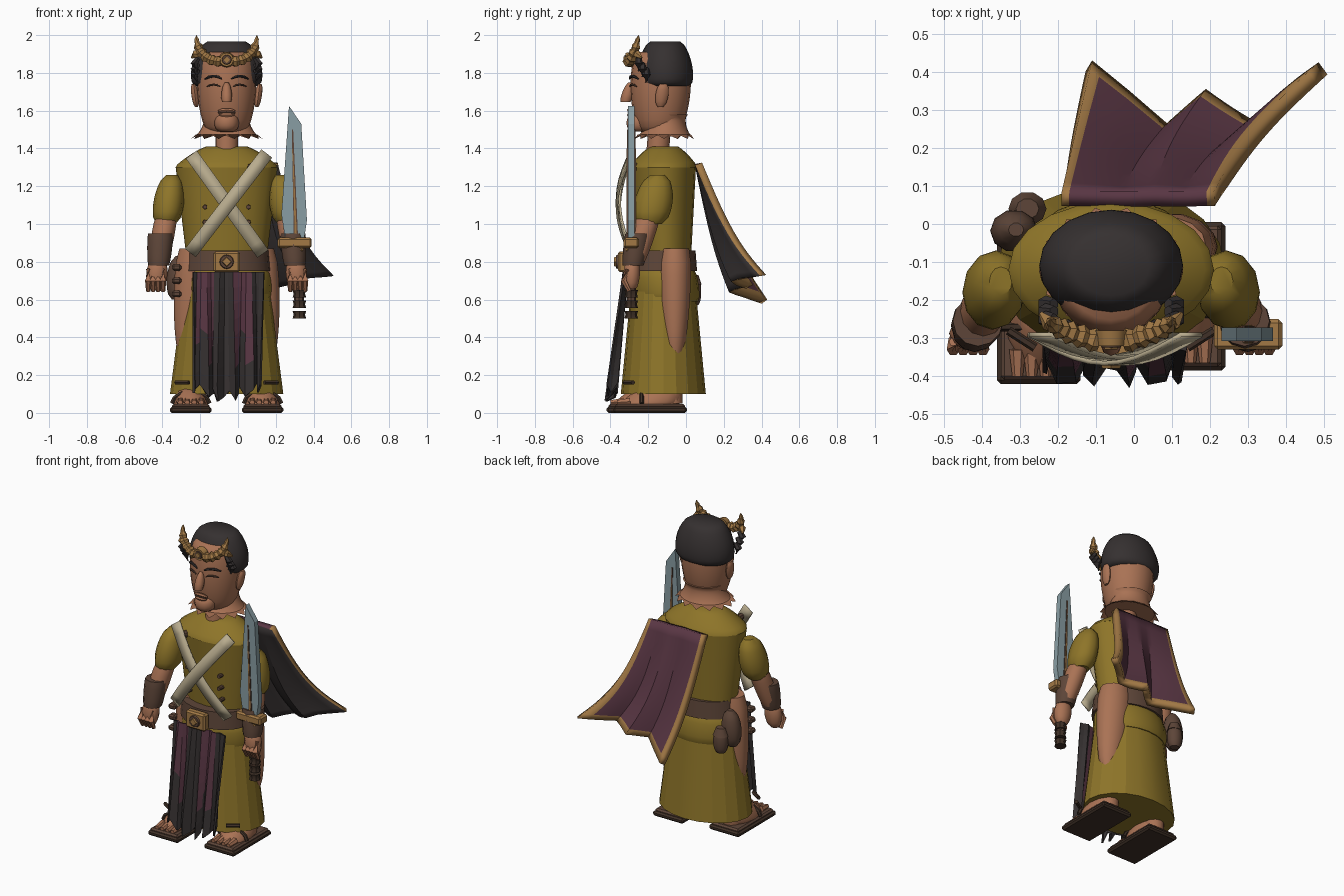
import bpy, bmesh, math
from mathutils import Vector
from math import sin, cos, pi, sqrt

if "Cube" in bpy.data.objects:
    bpy.data.objects.remove(bpy.data.objects["Cube"])

MIDDLE = -.06  # x of the body's mirror plane


def material(name, red, green, blue):
    made = bpy.data.materials.new(name)
    made.use_nodes = True
    made.diffuse_color = (red, green, blue, 1)
    made.node_tree.nodes["Principled BSDF"].inputs["Base Color"].default_value = (red, green, blue, 1)
    return made


OLIVE = material("olive cloth", .27, .177, .022)
SKIN = material("tan skin", .4, .17, .09)
BLACK = material("black cloth", .036, .03, .03)
PURPLE = material("plum cloth", .1, .037, .057)
BROWN = material("brown leather", .11, .06, .04)
DARK = material("dark leather", .05, .03, .02)
GOLD = material("dull gold", .36, .19, .06)
BEIGE = material("pale strap", .48, .41, .27)
STEEL = material("blue steel", .25, .34, .37)


def finish(name, mesh, materials, smooth, closed=True):
    if closed:
        bmesh.ops.recalc_face_normals(mesh, faces=mesh.faces)
    data = bpy.data.meshes.new(name)
    mesh.to_mesh(data)
    mesh.free()
    for each in materials:
        data.materials.append(each)
    part = bpy.data.objects.new(name, data)
    bpy.context.collection.objects.link(part)
    if smooth:
        bpy.ops.object.select_all(action="DESELECT")
        part.select_set(True)
        bpy.context.view_layer.objects.active = part
        bpy.ops.object.shade_smooth_by_angle(angle=math.radians(smooth))
    return part


def join_rings(name, rings, mat, smooth):
    mesh = bmesh.new()
    loops = [[mesh.verts.new(point) for point in ring] for ring in rings]
    for low, high in zip(loops, loops[1:]):
        for i in range(len(low)):
            mesh.faces.new((low[i - 1], low[i], high[i], high[i - 1]))
    mesh.faces.new(loops[0])
    mesh.faces.new(loops[-1])
    return finish(name, mesh, [mat], smooth)


def barrel(name, mat, bottom, top, low, high, bulge=0, depth=1, sides=16, steps=8, smooth=45, jag=0):
    """Stack of level ellipses: radius runs from low to high plus a round bulge; depth scales y."""
    rings = []
    for k in range(steps + 1):
        t = k / steps
        center = Vector(bottom).lerp(Vector(top), t)
        radius = low + (high - low) * t + bulge * sqrt(abs(sin(pi * t)))
        ring = []
        for i in range(sides):
            angle = 2 * pi * i / sides
            tooth = jag * (i % 2) if k == 0 else 0
            wide = radius - tooth
            ring.append(center + Vector((wide * cos(angle), wide * depth * sin(angle), tooth)))
        rings.append(ring)
    return join_rings(name, rings, mat, smooth)


def tube(name, mat, points, radii, sides=8, smooth=40):
    points = [Vector(point) for point in points]
    rings = []
    for k, point in enumerate(points):
        along = points[min(k + 1, len(points) - 1)] - points[max(k - 1, 0)]
        turn = along.to_track_quat("Z", "Y")
        rings.append([point + turn @ Vector((cos(2 * pi * i / sides), sin(2 * pi * i / sides), 0)) * radii[k]
                      for i in range(sides)])
    return join_rings(name, rings, mat, smooth)


def disc(name, mat, x, y, z, radius, thick, sides=12):
    return tube(name, mat, [(x, y, z), (x, y - thick, z)], [radius, radius * .85], sides)


def box(name, mat, center, size):
    mesh = bmesh.new()
    bmesh.ops.create_cube(mesh, size=1)
    for vert in mesh.verts:
        vert.co = Vector(center) + vert.co * Vector(size)
    bevel = finish(name, mesh, [mat], 0).modifiers.new("bevel", "BEVEL")
    bevel.width, bevel.segments = .01, 1


def plate(name, mat, outline, y, thick):
    return join_rings(name, [[(x, y + side * thick / 2, z) for x, z in outline] for side in (-1, 1)], mat, 0)


def sheet(name, shape, columns, rows, materials, rule, thick, back=0, smooth=25):
    mesh = bmesh.new()
    grid = [[mesh.verts.new(shape(i / columns, j / rows)) for j in range(rows + 1)] for i in range(columns + 1)]
    for i in range(columns):
        for j in range(rows):
            face = mesh.faces.new((grid[i][j], grid[i + 1][j], grid[i + 1][j + 1], grid[i][j + 1]))
            face.material_index = rule(i, j)
    solid = finish(name, mesh, materials, smooth, False).modifiers.new("thickness", "SOLIDIFY")
    solid.thickness, solid.offset, solid.material_offset = thick, -1, back


def center(y, z):
    return Vector((MIDDLE, y, z))


# Torso, waist and skirt
barrel("tunic", OLIVE, center(-.11, .84), center(-.12, 1.3), .215, .27, depth=.64, sides=20)
barrel("shoulders", OLIVE, center(-.12, 1.3), center(-.115, 1.41), .27, .11, .02, .66, sides=20, smooth=60)
barrel("belt", BROWN, center(-.13, .75), center(-.13, .86), .23, .22, depth=.82, sides=24)
barrel("hip_wrap", OLIVE, center(-.105, .59), center(-.12, .76), .225, .215, .02, .75, sides=20)
barrel("skirt", OLIVE, center(-.12, .1), center(-.12, .76), .3, .215, depth=.75, sides=20, steps=2, smooth=15)
box("buckle", GOLD, center(-.335, .8), (.14, .05, .11))
disc("buckle_disc", BROWN, MIDDLE, -.355, .8, .04, .015)
disc("buckle_stud", GOLD, MIDDLE, -.37, .8, .027, .01, 4)


def face_point(out, z):
    """Point on the front of the face, a signed distance from the middle."""
    return (MIDDLE + out, -.135 - 1.02 * sqrt(.163 ** 2 - out ** 2), z)


def face_line(name, mat, middle, z, half, rise, thick):
    tube(name, mat, [face_point(middle + half * t, z + rise * (1 - t * t)) for t in (-1, -.5, 0, .5, 1)],
         [thick * k for k in (.5, 1, 1, 1, .5)], 6)


# The right thigh shows toward the front; the left foot stands a little further back
for sign, side, thigh, step in ((-1, "right_", -.14, 0), (1, "left_", -.06, .035)):
    def at(out, y, z):
        return Vector((MIDDLE + sign * out, y, z))

    # Arm and hand
    barrel(side + "sleeve", OLIVE, at(.32, -.19, 1), at(.29, -.15, 1.26), .05, .03, .04, 1.25, 12)
    barrel(side + "forearm", SKIN, at(.365, -.28, .78), at(.32, -.2, 1.04), .045, .055, .01, 1.1, 12)
    barrel(side + "bracer", BROWN, at(.36, -.28, .78), at(.35, -.255, .95), .055, .066, .005, 1, 12)
    barrel(side + "palm", SKIN, at(.375, -.29, .65), at(.365, -.285, .8), .025, .035, .026, .8, 10)
    for k in range(4):
        out = .337 + .026 * k
        tube(side + "finger_%d" % (k + 1), SKIN, [at(out, -.31, .76), at(out, -.33, .7), at(out, -.3, .645)],
             [.012, .017, .012], 6)

    # Leg and sandal
    barrel(side + "thigh", SKIN, at(.2, thigh, .3), at(.15, thigh, .87), .05, .1, .03, .78, 14)
    barrel(side + "shin", SKIN, at(.19, step - .12, .05), at(.17, -.1, .3), .06, .07, 0, 1.1, 12)
    barrel(side + "foot", SKIN, at(.19, step - .23, .04), at(.19, step - .17, .13), .09, .06, .01, 1.7, 12)
    for k in range(4):
        out = .135 + .037 * k
        tube(side + "toe_%d" % (k + 1), SKIN, [at(out, step - .33, .06), at(out, step - .4, .055)],
             [.022, .014], 6)
    box(side + "sole", DARK, at(.19, step - .225, .016), (.22, .39, .032))
    box(side + "insole", BROWN, at(.19, step - .225, .035), (.2, .37, .025))
    arch = [at(.19 + .1 * cos(pi * k / 6), step - .27, .05 + .06 * sin(pi * k / 6)) for k in range(7)]
    tube(side + "sandal_strap", DARK, arch, [.012] * len(arch), 6)
    tube(side + "hem_clasp", DARK, [at(.2, -.325, .16), at(.27, -.28, .16)], [.012] * 2, 6)

    # Tunic buttons
    for k in range(3):
        disc(side + "button_%d" % (k + 1), BROWN, at(.115, 0, 0).x, -.21, .93 + .08 * k, .014, .07, 8)
    disc(side + "shoulder_stud", BROWN, at(.13, 0, 0).x, -.22, 1.3, .024, .08, 8)

    # Brow, eyelid and ear
    face_line(side + "brow", BLACK, sign * .07, 1.768, .045, .015, .008)
    face_line(side + "eyelid", BROWN, sign * .07, 1.728, .035, .01, .006)
    barrel(side + "ear", SKIN, at(.16, -.135, 1.62), at(.175, -.12, 1.74), .008, .01, .01, 1.8, 8)

    # Circlet horn as a rising row of beads, with a side leaf and hair curls
    beads = [k / 12 for k in range(13)]
    horn = [at(.03 + .13 * sin(pi * t / 2), -.31 + .06 * t, 1.86 + .14 * t * t) for t in beads]
    tube(side + "circlet_horn", GOLD, horn, [(.022 + .009 * (k % 2)) * (1.05 - t ** 5) for k, t in enumerate(beads)],
         6, 0)
    tube(side + "circlet_leaf", GOLD, [at(.13, -.28, 1.9), at(.165, -.26, 1.9), at(.185, -.235, 1.88)],
         [.01, .022, .006], 5, 0)
    for k in range(3):
        y, z = -.25 + .02 * k, 1.88 - .03 * k
        tube(side + "curl_%d" % (k + 1), BLACK, [at(.15, y, z), at(.172, y, z - .03), at(.155, y, z - .07)],
             [.015, .022, .006], 6)

# Head
barrel("neck", SKIN, center(-.15, 1.38), center(-.14, 1.5), .06, .06)
barrel("neck_flare", SKIN, center(-.115, 1.45), center(-.1, 1.58), .19, .13, -.03, .85, 28, 8, jag=.025)
barrel("head", SKIN, center(-.14, 1.48), center(-.13, 1.91), .09, .12, .05, 1.02, 20, 12, 60)
barrel("chin", SKIN, center(-.25, 1.49), center(-.25, 1.58), .04, .04, .025, 1, 12, 6, 60)
barrel("hair", BLACK, center(-.11, 1.73), center(-.11, 1.967), .165, .1, .048, .78, 20, 12, 60)
barrel("nose", SKIN, center(-.32, 1.645), center(-.295, 1.75), .024, .01, .01, 1.1, 8, 5, 60)
face_line("upper_lip", SKIN, 0, 1.597, .045, .006, .011)
face_line("mouth_line", BROWN, 0, 1.588, .045, .003, .008)
face_line("lower_lip", SKIN, 0, 1.58, .04, -.003, .011)
disc("circlet_medallion", GOLD, MIDDLE, -.28, 1.87, .042, .04)
disc("medallion_inset", BROWN, MIDDLE, -.315, 1.87, .028, .01)
disc("medallion_stud", GOLD, MIDDLE, -.32, 1.87, .02, .01, 4)


# Crossed chest straps
def strap(name, top, bottom, lift):
    top, bottom = Vector(top), Vector(bottom)
    run = (bottom - top).normalized()
    across = Vector((-run.y, run.x)) * .036

    def shape(u, v):
        spot = top.lerp(bottom, v) + across * (2 * u - 1)
        return (spot.x, -.285 - lift * sin(pi * v), spot.y)
    sheet(name, shape, 1, 10, [BEIGE], lambda i, j: 0, .012)


strap("strap_to_left_hip", (-.245, 1.365), (.13, .845), .06)
strap("strap_to_right_hip", (.15, 1.37), (-.25, .85), .075)


# Front hanging cloth with loose folds and a ragged hem
def pleats(u, v):
    k = round(u * 16)
    fold = .03 * sin(1.9 * k) * (.3 + .7 * v)
    hem = .05 + .12 * abs(u - .45) + .03 * (k % 3)
    return (-.24 + .38 * u + .015 * sin(5 * k) * v, -.315 - .075 * v + fold, .745 + (hem - .745) * v)


sheet("front_cloth", pleats, 16, 8, [BLACK, PURPLE],
      lambda i, j: int(i % 8 in range(1, 5) and j < 6 - i % 3), .012, smooth=0)


# Cape: a straight top edge sagging to a folded lower edge
FOLDS = (.43, .35, .265, .355, .275, .425)


def cape(u, v):
    k = min(int(u * 5), 4)
    hem = FOLDS[k] + (FOLDS[k + 1] - FOLDS[k]) * (u * 5 - k)
    high = Vector((-.19 + .4 * u, .085, 1.325))
    low = Vector((-.11 + .49 * u + .105 * u ** 6, hem, .6 + .13 * u))
    return high.lerp(low, v) - Vector((.03 * u, 0, .07)) * sin(pi * v)


sheet("cape", cape, 20, 14, [PURPLE, GOLD, BLACK], lambda i, j: int(i in (0, 19) or j == 13), .04, 2)

# Sword
plate("sword_blade", STEEL, [(.25, .92), (.35, .92), (.365, 1.02), (.335, 1.53), (.27, 1.625), (.23, 1.05)],
      -.29, .036)
plate("sword_fuller", BROWN, [(.295, .93), (.318, .93), (.292, 1.5), (.285, 1.5)], -.29, .044)
plate("fuller_inlay", GOLD, [(.301, .93), (.312, .93), (.291, 1.4), (.288, 1.4)], -.29, .048)
box("sword_guard", GOLD, (.3, -.29, .9), (.18, .08, .055))
box("sword_collar", GOLD, (.3, -.29, .865), (.09, .06, .03))
tube("sword_grip", BROWN, [(.31, -.29, .87), (.325, -.29, .56)], [.028, .025])
for k in range(3):
    z = .5 + .055 * k
    tube("grip_ring_%d" % (k + 1), DARK, [(.325, -.29, z + .02 * step) for step in range(3)], [.036, .03, .036])

# Pouches and charms on the right of the belt
barrel("large_pouch", BROWN, (-.32, -.02, .6), (-.31, -.015, .83), .03, .02, .037, .9, 10)
barrel("small_pouch", BROWN, (-.28, .04, .57), (-.28, .04, .7), .03, .035, .015, .9, 10)
barrel("pouch_lid", BROWN, (-.28, .04, .68), (-.28, .04, .73), .05, .03, 0, .9, 10, 1)
for k in range(3):
    box("belt_charm_%d" % (k + 1), BROWN, (-.325, -.2, .63 + .07 * k), (.05, .05, .035))
